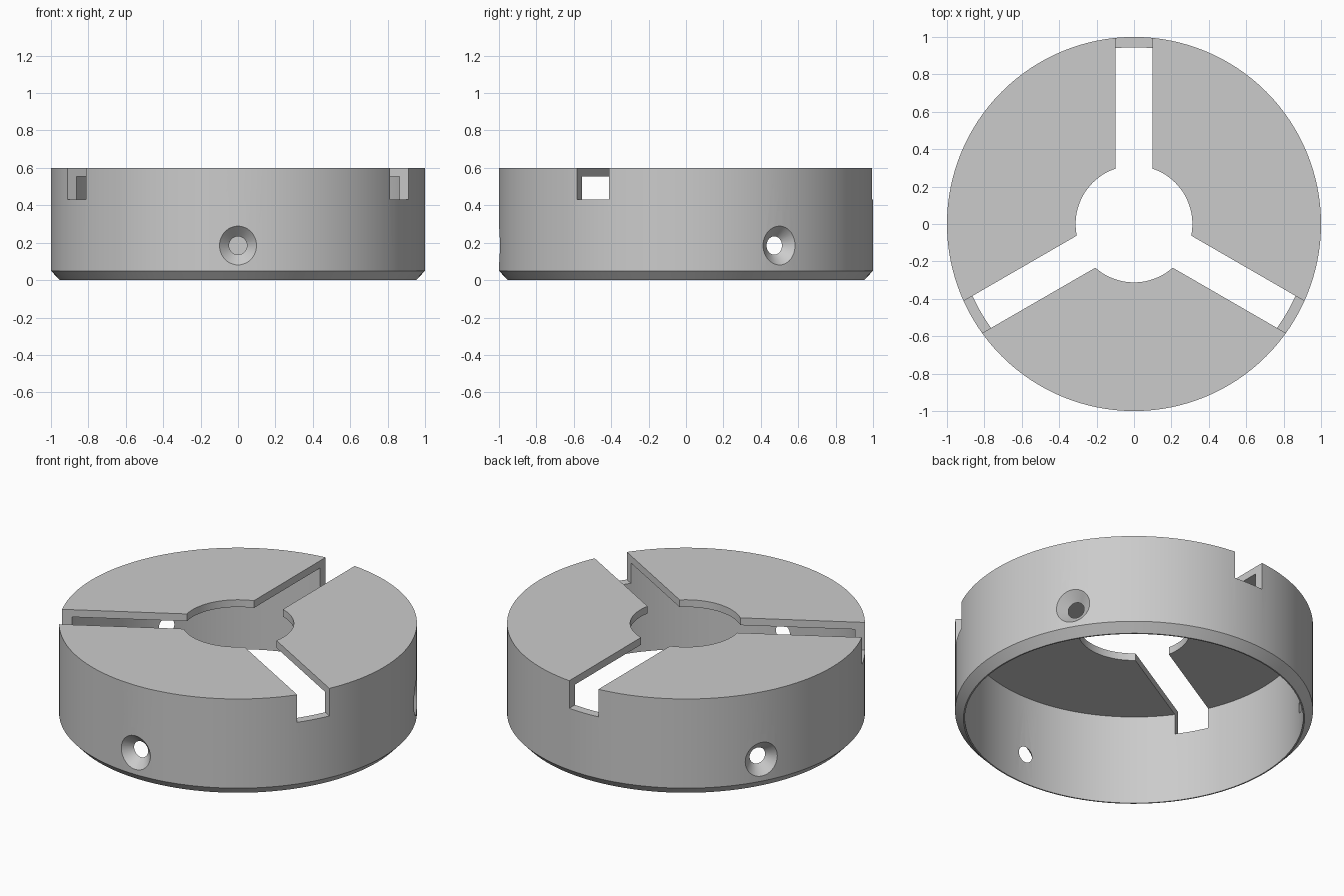
import bpy, bmesh
from math import radians, pi
from mathutils import Matrix, Vector

cube = bpy.data.objects.get("Cube")
if cube:
    bpy.data.objects.remove(cube, do_unlink=True)

SEGMENTS = 128
WALL = 0.945      # inner radius of the skirt
HOLE_Z = 0.185

grey = bpy.data.materials.new("plain grey")
grey.use_nodes = True
colour = (0.6, 0.6, 0.6, 1)
grey.diffuse_color = colour
grey.node_tree.nodes["Principled BSDF"].inputs["Base Color"].default_value = colour


def make_object(name, bm):
    bmesh.ops.recalc_face_normals(bm, faces=bm.faces)
    mesh = bpy.data.meshes.new(name)
    bm.to_mesh(mesh)
    bm.free()
    mesh.materials.append(grey)
    ob = bpy.data.objects.new(name, mesh)
    bpy.context.collection.objects.link(ob)
    return ob


# Cap body: skirt with chamfered foot, top plate and round centre opening
profile = [(WALL, 0), (0.953, 0), (1, 0.05), (1, 0.6),
           (0.312, 0.6), (0.312, 0.555), (WALL, 0.555)]
bm = bmesh.new()
ring = [bm.verts.new((r, 0, z)) for r, z in profile]
edges = [bm.edges.new((a, b)) for a, b in zip(ring, ring[1:] + ring[:1])]
bmesh.ops.spin(bm, geom=ring + edges, axis=(0, 0, 1), cent=(0, 0, 0),
               angle=2 * pi, steps=SEGMENTS, use_merge=True)
bmesh.ops.remove_doubles(bm, verts=bm.verts, dist=1e-5)
body = make_object("slotted_cap", bm)


# Cutters, made along +x and turned about the vertical axis
def slot_cutter(angle):
    bm = bmesh.new()
    bmesh.ops.create_cube(bm, size=1)
    bmesh.ops.scale(bm, vec=(1.0, 0.198, 0.4), verts=bm.verts)
    bmesh.ops.translate(bm, vec=(0.7, 0, 0.63), verts=bm.verts)
    bmesh.ops.rotate(bm, cent=(0, 0, 0), verts=bm.verts,
                     matrix=Matrix.Rotation(radians(angle), 3, "Z"))
    return make_object("slot_cutter", bm)


def countersink_cutter(angle):
    bm = bmesh.new()
    # Cone is extended past both wall surfaces at the same taper
    bmesh.ops.create_cone(bm, cap_ends=True, segments=48, radius1=0.034,
                          radius2=0.124, depth=0.09)
    bmesh.ops.rotate(bm, cent=(0, 0, 0), verts=bm.verts,
                     matrix=Matrix.Rotation(pi / 2, 3, "Y"))
    bmesh.ops.translate(bm, vec=(0.975, 0, HOLE_Z), verts=bm.verts)
    bmesh.ops.rotate(bm, cent=(0, 0, 0), verts=bm.verts,
                     matrix=Matrix.Rotation(radians(angle), 3, "Z"))
    return make_object("countersink_cutter", bm)


cutters = [slot_cutter(a) for a in (90, 210, 330)]
cutters += [countersink_cutter(a) for a in (30, 150, 270)]

# Cut the three slots and three screw holes
bpy.ops.object.select_all(action="DESELECT")
body.select_set(True)
bpy.context.view_layer.objects.active = body
for cutter in cutters:
    cutter.hide_render = True
    mod = body.modifiers.new("cut", "BOOLEAN")
    mod.operation = "DIFFERENCE"
    mod.solver = "EXACT"
    mod.object = cutter
    bpy.ops.object.modifier_apply(modifier=mod.name)
    bpy.data.objects.remove(cutter, do_unlink=True)

bpy.ops.object.shade_smooth_by_angle(angle=radians(25))
